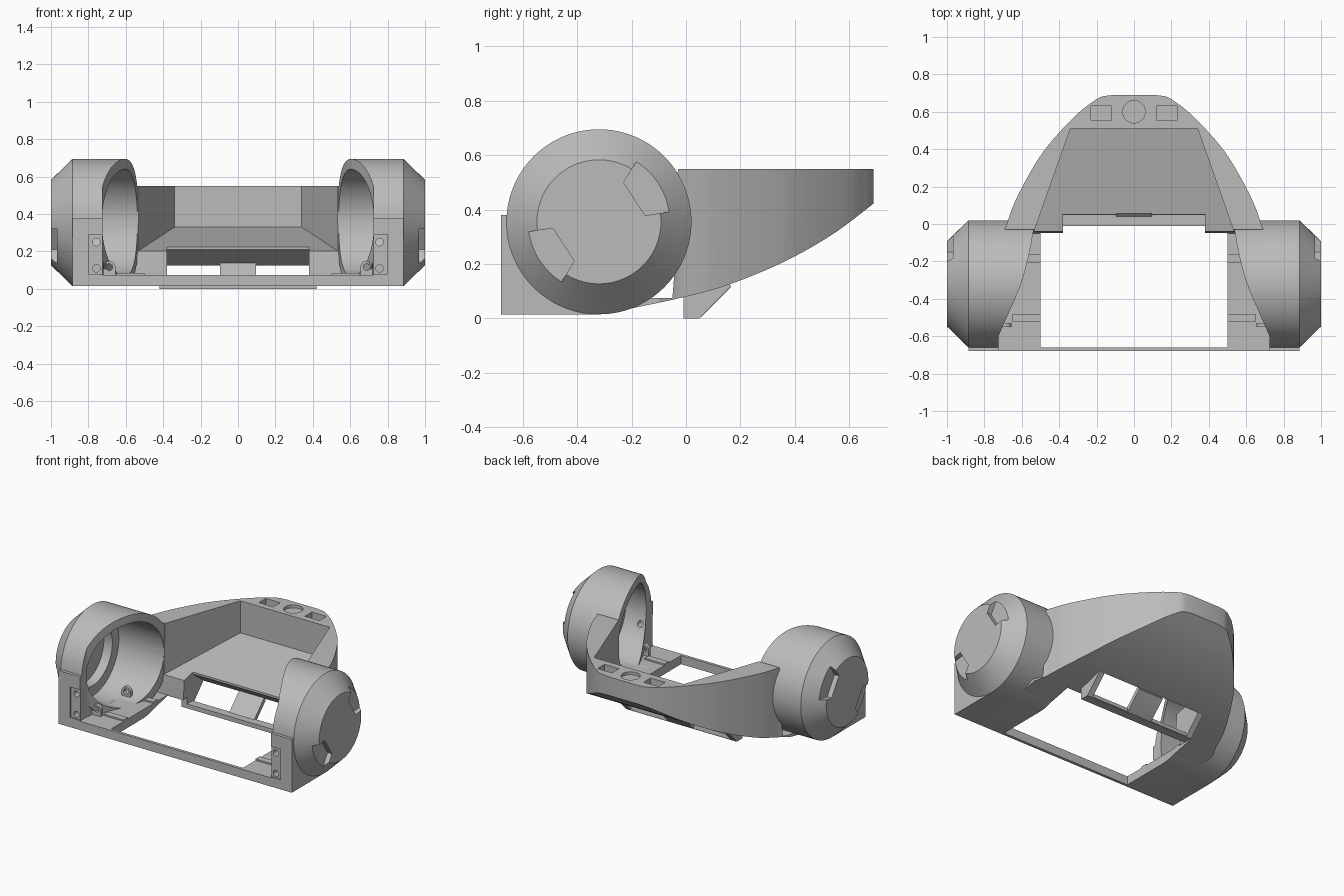
import bpy
import bmesh
from math import sin, cos, tau, radians
from mathutils import Vector

cube = bpy.data.objects.get("Cube")
if cube:
    bpy.data.objects.remove(cube, do_unlink=True)

grey = bpy.data.materials.new("plain_grey")
grey.use_nodes = True
grey.diffuse_color = (0.5, 0.5, 0.5, 1)
grey.node_tree.nodes["Principled BSDF"].inputs["Base Color"].default_value = (0.5, 0.5, 0.5, 1)

AXLE_Y, AXLE_Z = -0.32, 0.355
FLOOR = 0.075


def finish_mesh(name, bm):
    bmesh.ops.recalc_face_normals(bm, faces=bm.faces)
    mesh = bpy.data.meshes.new(name)
    bm.to_mesh(mesh)
    bm.free()
    mesh.materials.append(grey)
    obj = bpy.data.objects.new(name, mesh)
    bpy.context.collection.objects.link(obj)
    return obj


def prism(name, points, axis, lo, hi):
    """Extrude a flat outline along an axis."""
    def place(p, h):
        return {"x": (h, p[0], p[1]), "y": (p[0], h, p[1]), "z": (p[0], p[1], h)}[axis]
    bm = bmesh.new()
    face = bm.faces.new([bm.verts.new(place(p, lo)) for p in points])
    top = bmesh.ops.extrude_face_region(bm, geom=[face])["geom"]
    shift = Vector(place((0, 0), hi - lo))
    bmesh.ops.translate(bm, vec=shift, verts=[v for v in top if isinstance(v, bmesh.types.BMVert)])
    return finish_mesh(name, bm)


def rect(a, b, c, d):
    return [(a, c), (b, c), (b, d), (a, d)]


def circle(cx, cy, r, n=32):
    return [(cx + r * cos(tau * i / n), cy + r * sin(tau * i / n)) for i in range(n)]


def lathe(name, rings, n=96):
    """Solid of revolution about the wheel axle, from (x, radius) pairs."""
    bm = bmesh.new()
    loops = [[bm.verts.new((x, y, z)) for y, z in circle(AXLE_Y, AXLE_Z, r, n)] for x, r in rings]
    for a, b in zip(loops, loops[1:]):
        for i in range(n):
            j = (i + 1) % n
            bm.faces.new((a[i], a[j], b[j], b[i]))
    bm.faces.new(loops[0])
    bm.faces.new(loops[-1])
    return finish_mesh(name, bm)


def smooth_path(points, steps=6):
    """Catmull-Rom curve through the points."""
    p = [Vector(q) for q in points]
    p = [2 * p[0] - p[1]] + p + [2 * p[-1] - p[-2]]
    out = []
    for a, b, c, d in zip(p, p[1:], p[2:], p[3:]):
        for i in range(steps):
            t = i / steps
            out.append(0.5 * (2 * b + (c - a) * t + (2 * a - 5 * b + 4 * c - d) * t * t
                              + (3 * b - a - 3 * c + d) * t ** 3))
    return [tuple(q) for q in out] + [tuple(p[-2])]


def apply_modifier(obj, mod):
    bpy.context.view_layer.objects.active = obj
    bpy.ops.object.modifier_apply(modifier=mod.name)


def combine(obj, other, operation="DIFFERENCE"):
    mod = obj.modifiers.new("cut", "BOOLEAN")
    mod.operation = operation
    mod.solver = "EXACT"
    mod.object = other
    apply_modifier(obj, mod)
    bpy.data.objects.remove(other, do_unlink=True)


def mirror(obj):
    mod = obj.modifiers.new("mirror", "MIRROR")
    mod.use_mirror_merge = False
    apply_modifier(obj, mod)


def shade(obj):
    bpy.ops.object.select_all(action="DESELECT")
    obj.select_set(True)
    bpy.context.view_layer.objects.active = obj
    bpy.ops.object.shade_smooth_by_angle(angle=radians(25))


# Chassis: plan outline crossed with side outline
tail = smooth_path([(0.69, -0.03), (0.645, 0.1), (0.575, 0.24), (0.49, 0.38), (0.39, 0.5),
                    (0.29, 0.6), (0.225, 0.65), (0.175, 0.68), (0.11, 0.69)])
half = [(0.725, -0.68), (0.725, -0.1)] + tail
chassis = prism("chassis", half + [(-x, y) for x, y in reversed(half)], "z", -0.1, 1)
belly = smooth_path([(-0.32, 0.015), (-0.2, 0.037), (0, 0.08), (0.16, 0.125),
                     (0.36, 0.208), (0.54, 0.31), (0.7, 0.43)])
side = [(-0.75, 0.015)] + belly + [(0.7, 0.55), (-0.03, 0.55), (-0.04, 0.2),
                                   (-0.05, FLOOR), (-0.75, FLOOR)]
combine(chassis, prism("side_outline", side, "x", -1, 1), "INTERSECT")

# Tapered tray with sloping floor
tray = prism("tray", [(0.34, 0.51), (-0.34, 0.51), (-0.556, -0.1), (0.556, -0.1)], "z", 0.1, 1)
combine(tray, prism("tray_slope", [(-0.2, 0.165), (0.6, 0.351), (0.6, 0.9), (-0.2, 0.9)],
                    "x", -1, 1), "INTERSECT")
combine(chassis, tray)

# Floor opening
opening = [(0.5, -0.66), (0.5, -0.048), (0.38, -0.048), (0.38, -0.005)]
combine(chassis, prism("floor_opening", opening + [(-x, y) for x, y in reversed(opening)],
                       "z", -0.2, 0.9))

# Slanted rear slot with its projecting lip
slot = [(-0.1, 0.03), (0.05, 0.03), (0.06, -0.05), (0.22, 0.1), (0.17, 0.12),
        (0.055, 0.21), (0.055, 0.4), (-0.1, 0.4)]
lip = prism("slot_frame", [(-0.01, 0), (0.05, 0), (0.165, 0.12), (0.15, 0.13), (-0.01, 0.085)],
            "x", -0.42, 0.42)
for part in (chassis, lip):
    combine(part, prism("slot", slot, "x", -0.38, 0.38))
slot_tab = prism("slot_tab", [(0.045, 0), (0.055, 0.005), (0.165, 0.115), (0.15, 0.14), (0.04, 0.03)],
                 "x", -0.095, 0.095)

# Shallow sockets on the tail
combine(chassis, prism("round_socket", circle(0, 0.6, 0.06, 48), "z", 0.53, 0.7))
for s in (-1, 1):
    combine(chassis, prism("square_socket", rect(s * 0.175 - 0.055, s * 0.175 + 0.055, 0.555, 0.63),
                           "z", 0.505, 0.7))

# Wheel housings with front mounting blocks
housing = lathe("wheel_housings", [(0.5, 0.34), (0.885, 0.34), (1, 0.228)])
combine(housing, prism("mounting_block", rect(-0.68, AXLE_Y, 0.015, 0.38), "x", 0.72, 0.885), "UNION")
combine(housing, lathe("wheel_cavity", [(0.3, 0.285), (0.88, 0.285), (0.88, 0.215), (0.945, 0.215)]))
rim = smooth_path([(0.725, -0.6), (0.69, -0.52), (0.61, -0.335), (0.57, -0.2),
                   (0.54, -0.05), (0.52, 0.1)])
combine(housing, prism("rim_curve", [(0.3, -0.8), (0.725, -0.8)] + rim + [(0.3, 0.1)],
                       "z", FLOOR, 1))

# Hub notches on opposite sides
for start in (8, 188):
    a, b = radians(start), radians(start + 50)
    wedge = [(AXLE_Y + r * cos(t), AXLE_Z + r * sin(t))
             for r, t in ((0.171, a), (0.4, a), (0.4, b), (0.171, b))]
    combine(housing, prism("hub_notch", wedge, "x", 0.967, 1.1))

# Recessed screw plates
combine(housing, prism("plate_recess", rect(0.7, 0.8, 0.08, 0.29), "y", -0.8, -0.67))
for z in (0.11, 0.25):
    combine(housing, prism("screw_hole", circle(0.757, z, 0.02), "y", -0.8, -0.55))
mirror(housing)

# Motor brackets and floor rails
brackets = []
for y in (-0.54, -0.22):
    arch = [(0.655, 0.06)] + [(0.688 - 0.033 * cos(tau * i / 24), 0.117 + 0.033 * sin(tau * i / 24))
                              for i in range(13)] + [(0.721, 0.06)]
    tab = prism("motor_bracket", arch, "y", y - 0.012, y + 0.012)
    combine(tab, prism("bracket_hole", circle(0.688, 0.117, 0.018), "y", y - 0.1, y + 0.1))
    rail = prism("floor_rail", rect(0.5, 0.65, y + 0.015, y + 0.06), "z", 0.06, 0.085)
    for part in (tab, rail):
        mirror(part)
        brackets.append(part)

for part in [chassis, lip, slot_tab, housing] + brackets:
    shade(part)
